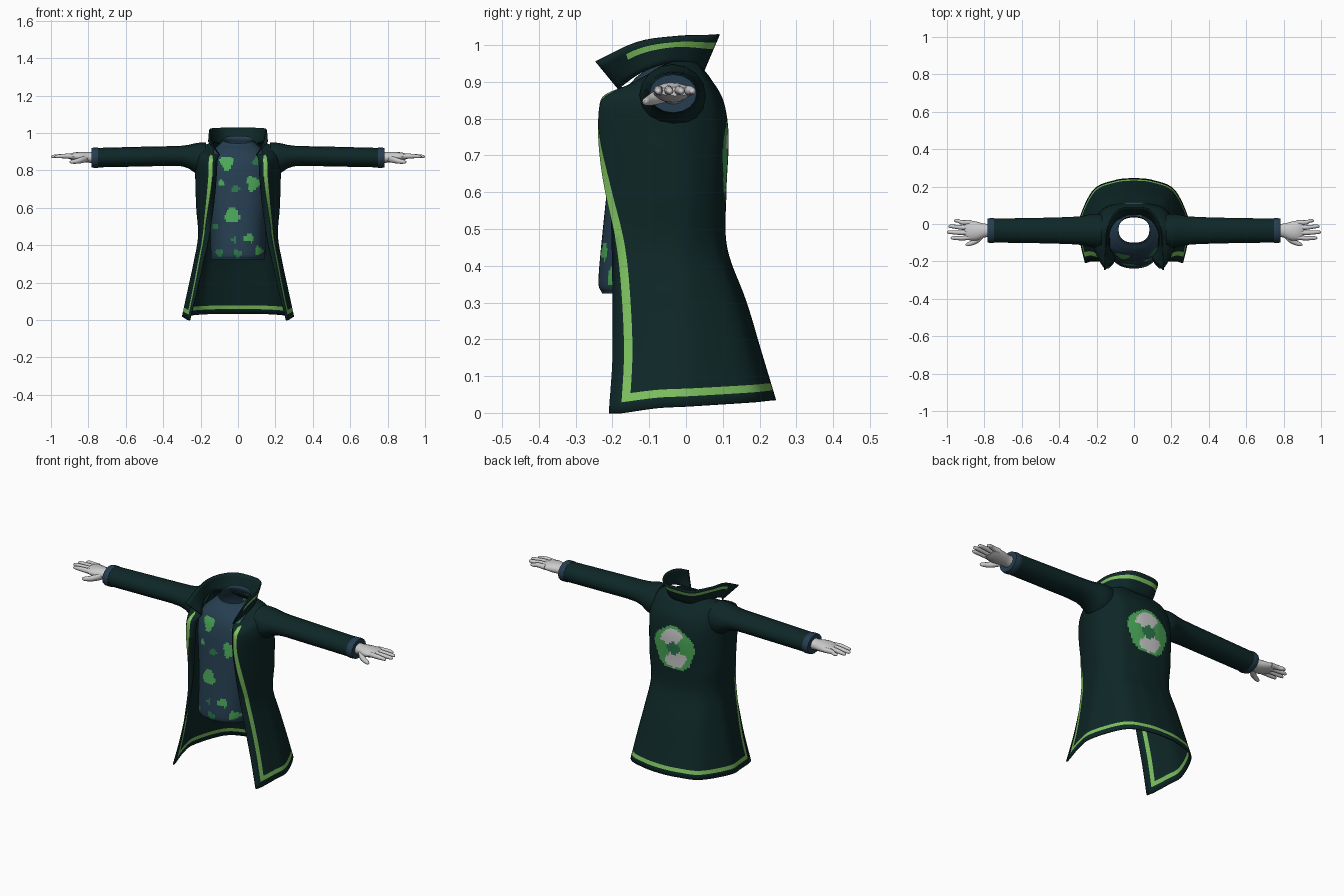
import bpy, bmesh, math
from mathutils import Vector

if "Cube" in bpy.data.objects:
    bpy.data.objects.remove(bpy.data.objects["Cube"])


def material(name, rgb):
    m = bpy.data.materials.new(name)
    m.diffuse_color = (*rgb, 1)
    m.use_nodes = True
    m.node_tree.nodes["Principled BSDF"].inputs["Base Color"].default_value = m.diffuse_color
    return m


COAT = material("dark teal cloth", (0.0045, 0.020, 0.020))
TRIM = material("lime trim", (0.205, 0.53, 0.114))
SHIRT = material("slate blue cloth", (0.019, 0.048, 0.080))
LEAF = material("leaf green", (0.07, 0.39, 0.10))
MOSS = material("moss green", (0.025, 0.19, 0.075))
PALE = material("pale grey", (0.60, 0.60, 0.60))


def spline(pts, t):
    """Catmull-Rom point; whole values of t fall on the control points."""
    i = min(int(t), len(pts) - 2)
    f = t - i
    out = []
    for k in range(len(pts[0])):
        b, c = pts[i][k], pts[i + 1][k]
        a = pts[i - 1][k] if i > 0 else 2 * b - c
        d = pts[i + 2][k] if i + 2 < len(pts) else 2 * c - b
        out.append(b + 0.5 * f * (c - a + f * (2*a - 5*b + 4*c - d + f * (3*(b - c) + d - a))))
    return out


def finish(name, bm, mats, angle=50):
    me = bpy.data.meshes.new(name)
    bm.to_mesh(me)
    bm.free()
    for m in mats:
        me.materials.append(m)
    me.shade_smooth()
    me.set_sharp_from_angle(angle=math.radians(angle))
    ob = bpy.data.objects.new(name, me)
    bpy.context.collection.objects.link(ob)
    return ob


def sheet(name, rows, mats, rule, wrap=False, thick=0.0):
    """Grid surface; rule(col, row, centre) picks the colour of each face."""
    bm = bmesh.new()
    vs = [[bm.verts.new(p) for p in r] for r in rows]
    n = len(rows[0])
    for j in range(len(rows) - 1):
        for i in range(n if wrap else n - 1):
            k = (i + 1) % n
            f = bm.faces.new((vs[j][i], vs[j][k], vs[j + 1][k], vs[j + 1][i]))
            f.material_index = rule(i, j, f.calc_center_median())
    ob = finish(name, bm, mats)
    if thick:
        s = ob.modifiers.new("cloth thickness", 'SOLIDIFY')
        s.thickness = thick
        s.offset = -1
        s.material_offset = 1      # lining uses the next slot
    return ob


def tube(name, rings, side, mat, n=16, steps=3):
    """Closed loft along x; each ring is x, y, z, y radius, z radius."""
    bm = bmesh.new()
    loops = []
    for s in range((len(rings) - 1) * steps + 1):
        x, y, z, ry, rz = spline(rings, s / steps)
        loops.append([bm.verts.new((side * x, y + ry * math.cos(2 * math.pi * k / n),
                                    z + rz * math.sin(2 * math.pi * k / n))) for k in range(n)])
    for a, b in zip(loops, loops[1:]):
        for k in range(n):
            bm.faces.new((a[k], a[(k + 1) % n], b[(k + 1) % n], b[k]))
    bm.faces.new(loops[0])
    bm.faces.new(loops[-1])
    bmesh.ops.recalc_face_normals(bm, faces=bm.faces)
    return finish(name, bm, [mat])


def resample(pts, dists, count):
    """Points at fixed distances from the start, then evenly to the end."""
    cum = [0.0]
    for a, b in zip(pts, pts[1:]):
        cum.append(cum[-1] + (b - a).length)
    last = dists[-1]
    ds = dists + [last + (cum[-1] - last) * k / count for k in range(1, count + 1)]
    out, i = [], 0
    for d in ds:
        while i < len(pts) - 2 and cum[i + 1] < d:
            i += 1
        out.append(pts[i].lerp(pts[i + 1], (d - cum[i]) / max(cum[i + 1] - cum[i], 1e-9)))
    return out


# --- Coat body: height, half width, side y, back y, edge x/y, fold x/y, front drop
coat_levels = [
    (0.00, .295, .02, .245, .262, -.210, .270, -.180, 0),
    (0.15, .265, .02, .205, .225, -.200, .237, -.172, 0),
    (0.30, .235, .01, .165, .190, -.200, .207, -.180, 0),
    (0.45, .210, .00, .112, .155, -.202, .180, -.192, 0),
    (0.60, .220, .00, .110, .130, -.207, .165, -.215, 0),
    (0.75, .225, -.01, .116, .115, -.215, .157, -.238, 0),
    (0.85, .225, -.02, .102, .110, -.212, .155, -.235, .01),
    (0.92, .200, -.03, .068, .105, -.200, .145, -.210, .05),
    (0.955, .130, -.04, .045, .100, -.180, .125, -.170, .07)]


def coat_row(t):
    z, w, sy, b, ex, ey, fx, fy, drop = spline(coat_levels, t)
    lift = 0.035 * max(0, 1 - z / 0.3)
    d = b - sy
    half = [(ex, ey, z - drop), (fx, fy, z - drop),
            (.85 * w + .15 * fx, (fy + sy) / 2, z - drop / 2 + lift * .4),
            (w, sy, z + lift * .55), (.74 * w, sy + .72 * d, z + lift * .85),
            (.36 * w, sy + .95 * d, z + lift - drop * .2), (0, b, z + lift - drop * .25)]
    x, y, h = half[-2]
    dense = [Vector(spline(half + [(-x, y, h)], k / 20)) for k in range(121)]
    right = resample(dense, [0, .034, .058], 60)
    return right + [Vector((-p.x, p.y, p.z)) for p in reversed(right[:-1])]


row_ts = [0, .19, .34] + [.34 + 7.66 * k / 90 for k in range(1, 91)]
coat_rows = [coat_row(t) for t in row_ts]
cols = len(coat_rows[0]) - 1


def coat_colour(i, j, c):
    i = min(i, cols - 1 - i)
    if (i == 1 and 1 <= j < 86) or (j == 1 and i >= 1):
        return 2                                   # border trim
    dx, dz = c.x, c.z - 0.69
    r, a = math.hypot(dx, dz), math.atan2(dz, dx)
    if c.y > 0.03 and r < 0.122 + .004 * math.sin(5 * a):
        if .035 < r < .085 + .025 * math.sin(a) ** 2 and abs(math.sin(a + .25)) > .6:
            return 6                               # pale blotches on back patch
        return 8 if r < .04 else 4
    return 0


sheet("coat_body", coat_rows, [COAT, COAT, TRIM, TRIM, LEAF, COAT, PALE, COAT, MOSS, COAT],
      coat_colour, thick=0.007)

# --- Raised collar between a neck curve and a flared top curve
neck = [(.10, -.185, .88), (.135, -.12, .925), (.135, -.04, .95), (.08, .035, .935), (0, .05, .93)]
rim = [(.16, -.245, .953), (.155, -.13, 1.008), (.145, -.02, 1.024), (.09, .075, 1.026), (0, .092, 1.028)]


def mirrored(c):
    return c + [(-x, y, z) for x, y, z in reversed(c[:-1])]


low, high = mirrored(neck), mirrored(rim)
collar_rows = [[Vector(spline(low, k / 6)).lerp(Vector(spline(high, k / 6)), v)
                for k in range(49)] for v in (0, .2, .4, .6, .79, 1)]
sheet("collar", collar_rows, [COAT, COAT, TRIM, COAT],
      lambda i, j, c: 2 if j == 3 and 4 <= i < 44 else 0, thick=0.006)

# --- Shirt: height, half width, front y, back y
shirt_levels = [(.325, .144, -.228, .08), (.36, .146, -.238, .08), (.50, .15, -.226, .08),
                (.65, .165, -.21, .085), (.78, .18, -.195, .085), (.87, .165, -.17, .07),
                (.92, .12, -.14, .05), (.95, .088, -.11, .035), (.965, .082, -.10, .04)]
shirt_rows = []
for s in range(97):
    z, rx, yf, yb = spline(shirt_levels, s / 12)
    row = []
    for k in range(120):
        a = 2 * math.pi * k / 120
        c, sn = math.cos(a), math.sin(a)
        row.append(Vector((rx * math.copysign(abs(c) ** .85, c),
                           (yf + yb) / 2 + (yb - yf) / 2 * math.copysign(abs(sn) ** .85, sn),
                           z + .02 * sn * max(0, (z - .85) / .115))))
    shirt_rows.append(row)

# Blotches: x, z, radius, slot
blots = [(-.06, .84, .036, 1), (.08, .73, .036, 1), (-.015, .70, .02, 2), (-.03, .56, .04, 1),
         (.06, .44, .024, 1), (-.02, .43, .015, 2), (-.10, .36, .02, 2), (0, .355, .022, 2),
         (.11, .37, .022, 1), (-.09, .73, .016, 1), (.11, .85, .03, 2), (-.12, .50, .016, 2)]


def shirt_colour(i, j, c):
    if c.y > -.02:                                 # back, seen through the neck
        return 1 if math.hypot(c.x - .03, c.z - .90) < .045 else 0
    for n, (x, z, r, slot) in enumerate(blots):
        a = math.atan2(c.z - z, c.x - x)
        if math.hypot(c.x - x, c.z - z) < r * (1 + .18 * math.sin(3 * a + n)):
            return slot
    return 0


sheet("shirt", shirt_rows, [SHIRT, LEAF, MOSS], shirt_colour, wrap=True)

# --- Sleeves, cuffs and hands, both sides
for side, tag in ((1, "left"), (-1, "right")):
    tube(f"{tag}_sleeve", [(.17, -.037, .86, .088, .088), (.22, -.036, .864, .09, .083),
                           (.30, -.035, .877, .075, .055), (.50, -.035, .874, .068, .053),
                           (.765, -.035, .868, .064, .052)], side, COAT)
    tube(f"{tag}_cuff", [(.748, -.035, .868, .066, .054), (.765, -.035, .868, .067, .055),
                         (.782, -.035, .868, .064, .052)], side, SHIRT)
    tube(f"{tag}_palm", [(.77, -.035, .868, .036, .031), (.80, -.035, .870, .037, .028),
                         (.84, -.038, .872, .050, .027), (.88, -.034, .874, .053, .021),
                         (.905, -.030, .874, .046, .012)], side, PALE)
    for name, y, tip in (("index", -.072, .980), ("middle", -.045, 1.0),
                         ("ring", -.018, .993), ("little", .008, .962)):
        spread = y * 1.15 + .008
        tube(f"{tag}_{name}_finger", [(.875, y, .875, .013, .014), (.92, y * 1.05, .877, .012, .013),
                                      (tip - .02, spread, .875, .010, .010),
                                      (tip - .005, spread, .874, .007, .007),
                                      (tip, spread, .874, .002, .002)], side, PALE, 10)
    tube(f"{tag}_thumb", [(.80, -.050, .866, .018, .020), (.835, -.082, .856, .020, .018),
                          (.865, -.100, .849, .014, .014), (.89, -.109, .846, .010, .010),
                          (.90, -.111, .846, .003, .003)], side, PALE, 10)
